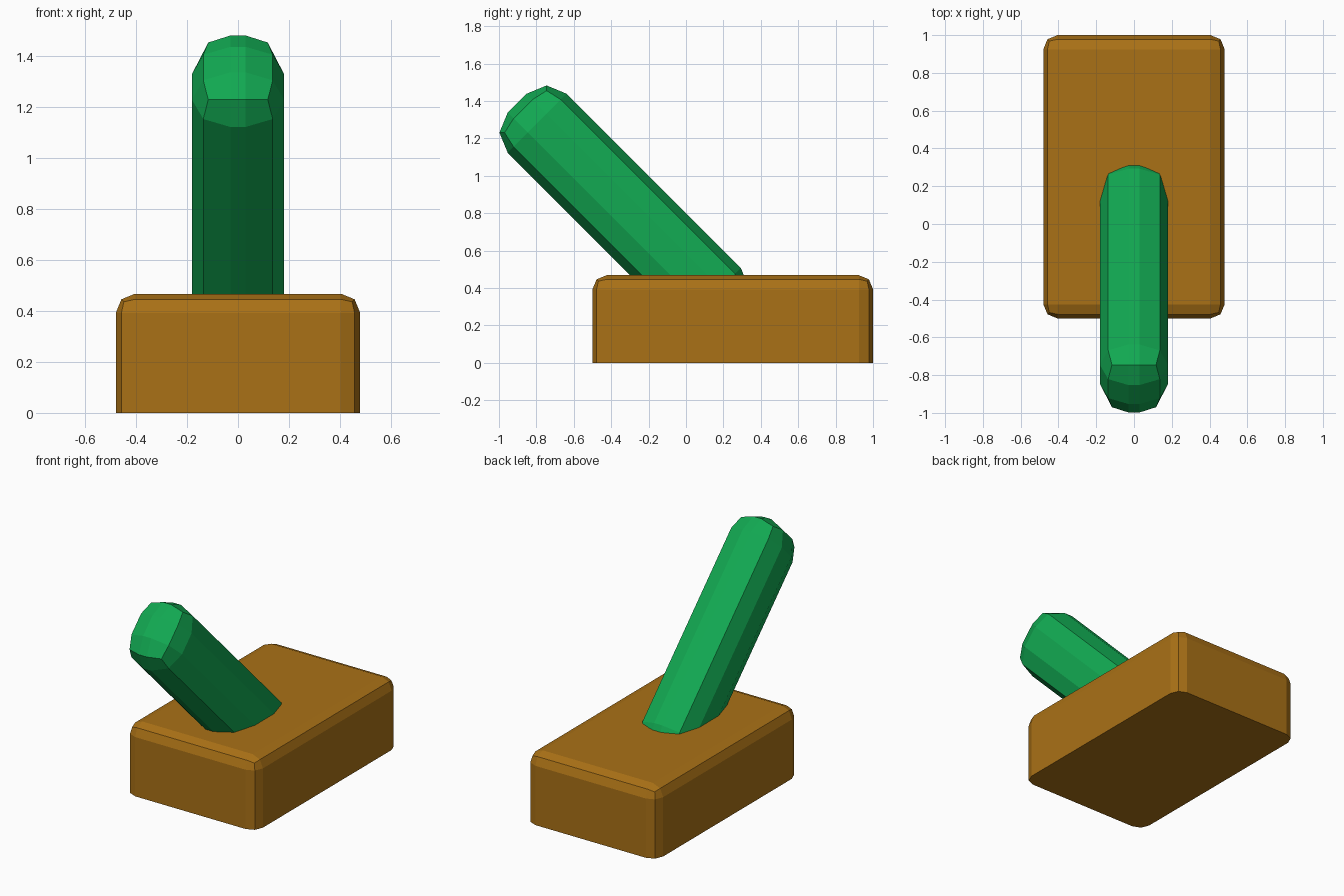
import bpy, bmesh
from math import radians
from mathutils import Matrix, Vector

if "Cube" in bpy.data.objects:
    bpy.data.objects.remove(bpy.data.objects["Cube"])


def material(name, color):
    mat = bpy.data.materials.new(name)
    mat.diffuse_color = (*color, 1)
    mat.use_nodes = True
    mat.node_tree.nodes["Principled BSDF"].inputs["Base Color"].default_value = mat.diffuse_color
    return mat


def bevelled_box(name, size, bevel, mat, matrix, keep_bottom_sharp=False):
    """Box with two-segment bevels, optionally leaving the bottom rim sharp."""
    bm = bmesh.new()
    bmesh.ops.create_cube(bm, size=1)
    bmesh.ops.scale(bm, vec=size, verts=bm.verts)
    edges = [e for e in bm.edges
             if not (keep_bottom_sharp and all(v.co.z < 0 for v in e.verts))]
    bmesh.ops.bevel(bm, geom=edges, offset=bevel, offset_type='OFFSET',
                    segments=2, profile=0.5, affect='EDGES', clamp_overlap=True)
    bmesh.ops.recalc_face_normals(bm, faces=bm.faces)
    mesh = bpy.data.meshes.new(name)
    bm.to_mesh(mesh)
    bm.free()
    mesh.materials.append(mat)
    obj = bpy.data.objects.new(name, mesh)
    obj.matrix_world = matrix
    bpy.context.collection.objects.link(obj)
    return obj


brown = material("brown", (0.40, 0.165, 0.008))
green = material("green", (0.006, 0.40, 0.085))

# Base block, flat underneath
bevelled_box("base", (0.96, 1.5, 0.468), 0.075, brown,
             Matrix.Translation((0, 0.25, 0.234)), keep_bottom_sharp=True)

# Lever, leaning forward 45 degrees with its lower end sunk in the base
lean = Matrix.Rotation(radians(45), 4, 'X')
length = 1.62
center = lean @ Vector((0, 0.343, length / 2))
bevelled_box("lever", (0.362, 0.446, length), 0.152, green,
             Matrix.Translation(center) @ lean)
